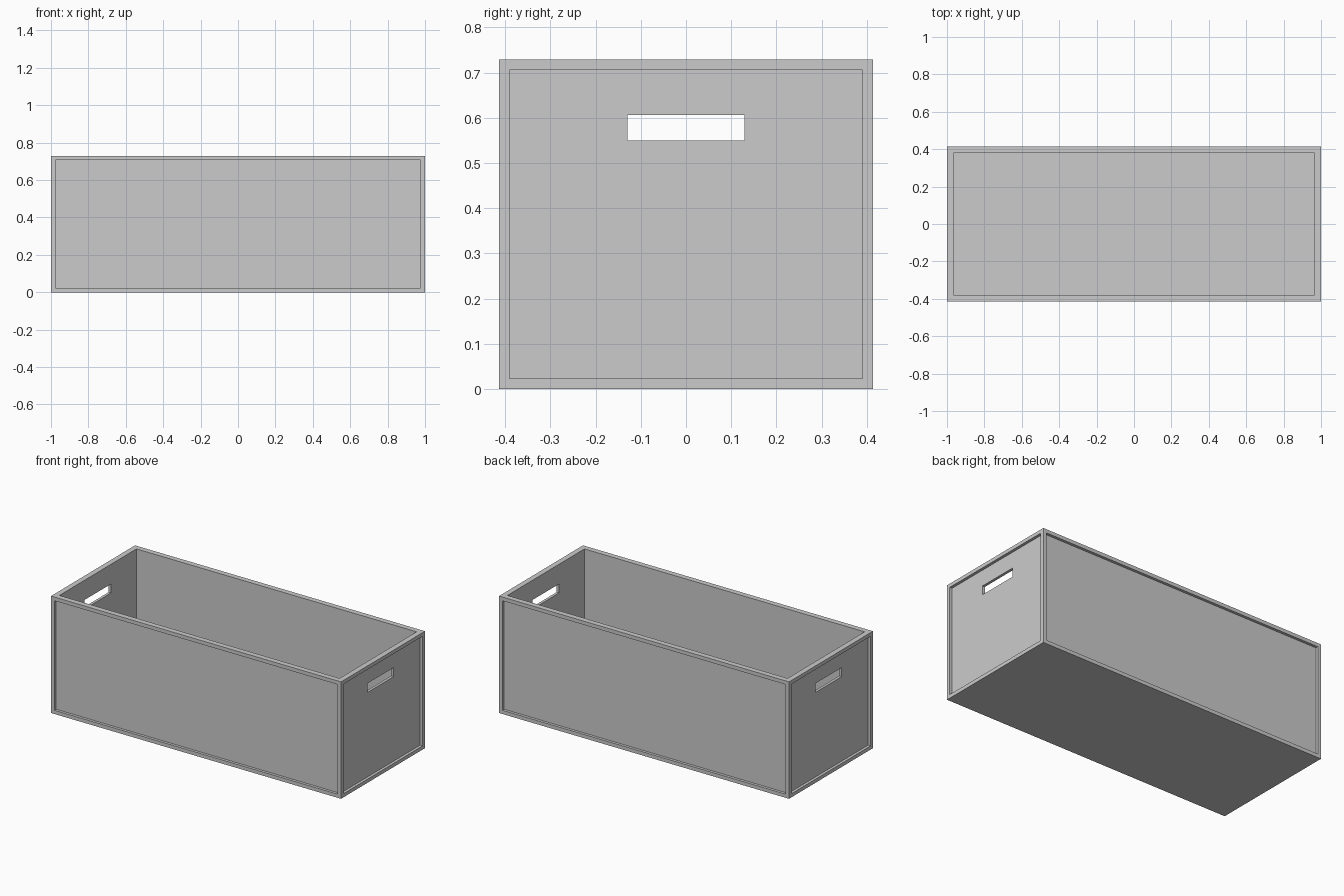
import bpy, bmesh
from mathutils import Matrix

if "Cube" in bpy.data.objects:
    bpy.data.objects.remove(bpy.data.objects["Cube"])

LENGTH, WIDTH, HEIGHT = 2.0, 0.827, 0.729
WALL = 0.034      # full wall thickness at the rim
FLOOR = 0.015     # floor thickness
BORDER = 0.023    # frame width around each side panel
RECESS = 0.017    # how far panels sit behind the frame


def block(bm, size, center):
    matrix = Matrix.Translation(center) @ Matrix.Diagonal((*size, 1))
    return bmesh.ops.create_cube(bm, size=1, matrix=matrix)


def inset_and_sink(bm, face, border, depth):
    direction = -face.normal.copy()
    bmesh.ops.inset_region(bm, faces=[face], thickness=border, use_even_offset=True)
    new = bmesh.ops.extrude_face_region(bm, geom=[face])["geom"]
    verts = [g for g in new if isinstance(g, bmesh.types.BMVert)]
    bmesh.ops.delete(bm, geom=[face], context="FACES_ONLY")
    bmesh.ops.translate(bm, verts=verts, vec=direction * depth)


def make_object(name, bm):
    bmesh.ops.recalc_face_normals(bm, faces=bm.faces)
    mesh = bpy.data.meshes.new(name)
    bm.to_mesh(mesh)
    bm.free()
    obj = bpy.data.objects.new(name, mesh)
    bpy.context.collection.objects.link(obj)
    return obj


# Open box: framed recessed panels on four sides, hollow from the top
bm = bmesh.new()
block(bm, (LENGTH, WIDTH, HEIGHT), (0, 0, HEIGHT / 2))
bm.normal_update()
sides = [f for f in bm.faces if abs(f.normal.z) < 0.5]
top = next(f for f in bm.faces if f.normal.z > 0.5)
for side in sides:
    inset_and_sink(bm, side, BORDER, RECESS)
inset_and_sink(bm, top, WALL, HEIGHT - FLOOR)
crate = make_object("storage_box", bm)

# Handle slots through both end panels
bm = bmesh.new()
for sx in (-1, 1):
    block(bm, (0.2, 0.26, 0.056), (sx * LENGTH / 2, 0, 0.578))
cutter = make_object("handle_cutter", bm)
cutter.hide_render = True
cutter.display_type = "WIRE"

cut = crate.modifiers.new("handle_slots", "BOOLEAN")
cut.operation = "DIFFERENCE"
cut.solver = "EXACT"
cut.object = cutter
bpy.context.view_layer.objects.active = crate
bpy.ops.object.modifier_apply(modifier=cut.name)
bpy.data.objects.remove(cutter)
